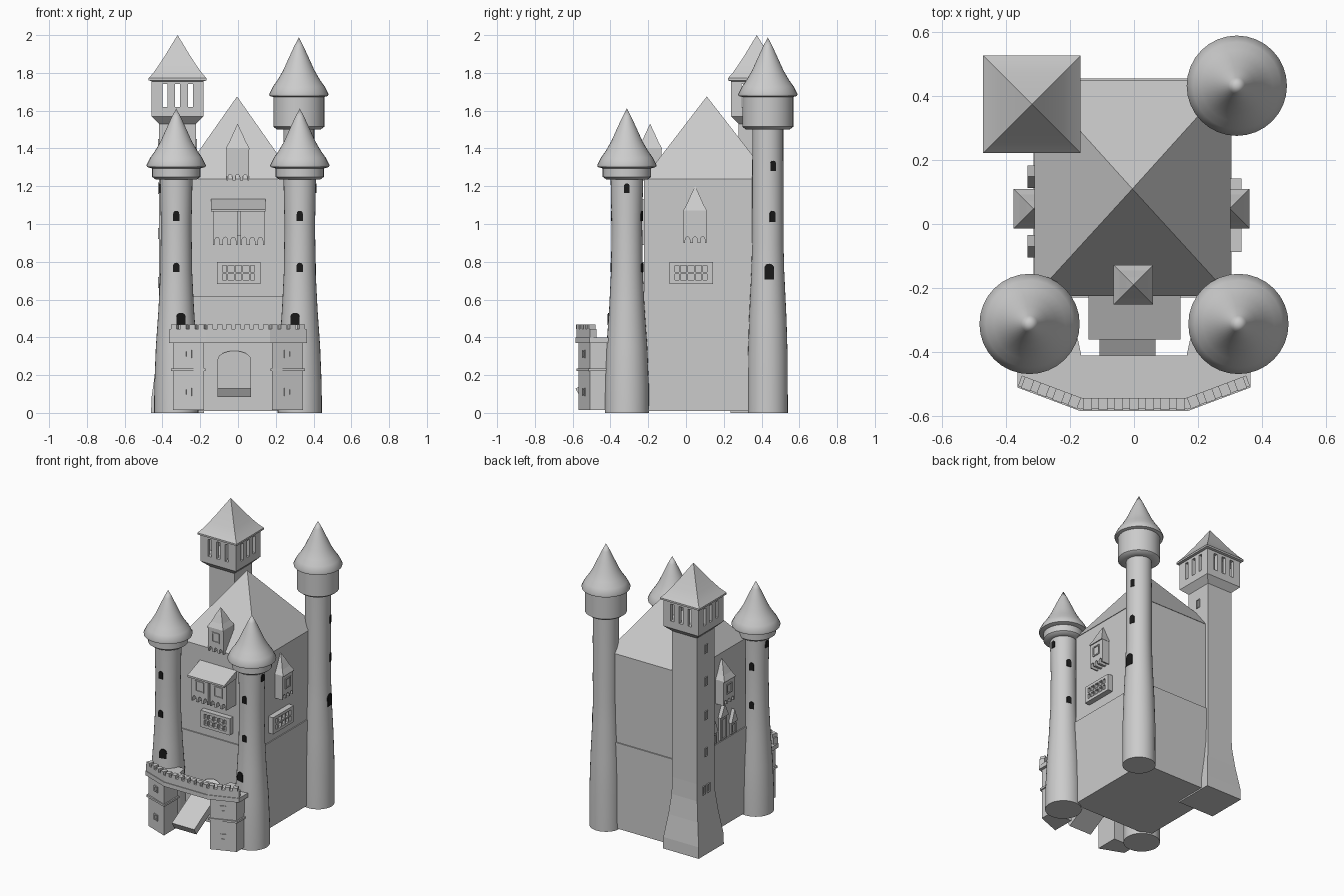
import bpy, bmesh
from math import radians, sin, cos, pi
from mathutils import Matrix, Vector

if "Cube" in bpy.data.objects:
    bpy.data.objects.remove(bpy.data.objects["Cube"])


def material(name, value):
    m = bpy.data.materials.new(name)
    m.use_nodes = True
    col = (value, value, value, 1)
    m.diffuse_color = col
    m.node_tree.nodes["Principled BSDF"].inputs["Base Color"].default_value = col
    return m


STONE = material("stone grey", 0.6)
DARK = material("dark opening", 0.01)


def finish(name, bm, mat=STONE, smooth=False):
    bmesh.ops.remove_doubles(bm, verts=bm.verts, dist=1e-5)
    bmesh.ops.recalc_face_normals(bm, faces=bm.faces)
    for f in bm.faces:
        f.smooth = smooth
    for e in bm.edges:
        e.smooth = e.calc_face_angle(3) < radians(40)
    me = bpy.data.meshes.new(name)
    bm.to_mesh(me)
    bm.free()
    me.materials.append(mat)
    ob = bpy.data.objects.new(name, me)
    bpy.context.collection.objects.link(ob)
    return ob


def box(bm, x0, x1, y0, y1, z0, z1, place=Matrix()):
    mid = Vector((x0 + x1, y0 + y1, z0 + z1)) / 2
    size = Matrix.Diagonal((x1 - x0, y1 - y0, z1 - z0, 1))
    bmesh.ops.create_cube(bm, size=1, matrix=place @ Matrix.Translation(mid) @ size)


def prism(bm, pts, depth, place=Matrix()):
    """Extrude a flat outline along its local z."""
    lo, hi = [[bm.verts.new(place @ Vector((x, y, z))) for x, y in pts] for z in (0, depth)]
    bm.faces.new(lo)
    bm.faces.new(hi)
    for i in range(len(pts)):
        j = (i + 1) % len(pts)
        bm.faces.new((lo[i], lo[j], hi[j], hi[i]))


def loft(bm, cx, cy, rings, sides, z=0, place=Matrix()):
    """Stack of (half width, height) rings; four sides gives a square section."""
    k, turn = (2 ** 0.5, pi / 4) if sides == 4 else (1, 0)
    loops = []
    for r, h in rings:
        r = max(r, 1e-7) * k
        loops.append([bm.verts.new(place @ Vector((cx + r * cos(2 * pi * i / sides + turn),
                      cy + r * sin(2 * pi * i / sides + turn), z + h))) for i in range(sides)])
    for a, b in zip(loops, loops[1:]):
        for i in range(sides):
            j = (i + 1) % sides
            bm.faces.new((a[i], a[j], b[j], b[i]))
    bm.faces.new(loops[0])
    bm.faces.new(loops[-1])


def facing(x, y, z, deg):
    """Local frame whose -y points outward; 0 is front, 90 is +x."""
    return Matrix.Translation((x, y, z)) @ Matrix.Rotation(radians(deg), 4, 'Z')


def arch(w, h, steps=8):
    r = w / 2
    return [(-r, 0), (r, 0)] + [(r * cos(pi * i / steps), h - r + r * sin(pi * i / steps))
                                for i in range(steps + 1)]


def upright(place, out):
    return place @ Matrix.Translation((0, -out, 0)) @ Matrix.Rotation(pi / 2, 4, 'X')


def frame(bm, x, z, w, h, y, place, t=0.008):
    """Raised window surround on a wall at local -y."""
    for s in (-1, 1):
        box(bm, x + s * w / 2 - t / 2, x + s * w / 2 + t / 2, -y - 0.006, -y + 0.01, z, z + h, place)
    for q in (z, z + h - t):
        box(bm, x - w / 2, x + w / 2, -y - 0.006, -y + 0.01, q, q + t, place)


def corbels(bm, x0, x1, y0, y1, z0, z1, n, place):
    """Row of small arches hanging under a projecting bay."""
    step = (x1 - x0) / n
    for i in range(n):
        a = x0 + i * step
        curve = [(a + step / 2 - 0.3 * step * cos(pi * k / 6), z0 + 0.4 * (z1 - z0)
                  + 0.4 * (z1 - z0) * sin(pi * k / 6)) for k in range(7)]
        pts = [(a, z1), (a, z0), (a + 0.2 * step, z0)] + curve + \
              [(a + 0.8 * step, z0), (a + step, z0), (a + step, z1)]
        prism(bm, pts, y1 - y0, upright(place, -y1))


# Keep: lower and upper storeys, pyramid roof
bm = bmesh.new()
box(bm, -0.315, 0.305, -0.23, 0.455, 0.01, 0.615)
box(bm, -0.308, 0.298, -0.222, 0.447, 0.6, 1.24)
finish("keep_walls", bm)
bm = bmesh.new()
apex = bm.verts.new((-0.005, 0.11, 1.675))
base = [bm.verts.new((x, y, 1.238)) for x, y in
        ((-0.312, -0.226), (0.302, -0.226), (0.302, 0.45), (-0.312, 0.45))]
bm.faces.new(base)
for i in range(4):
    bm.faces.new((base[i], base[(i + 1) % 4], apex))
finish("keep_roof", bm)

# Round towers with flared bases and bell-shaped roofs
ROOF = [(0.12, -0.02), (0.155, -0.01), (0.157, 0), (0.137, 0.04), (0.112, 0.075),
        (0.083, 0.125), (0.056, 0.185), (0.026, 0.25), (0, 0.3)]
FRONT = [(0.117, 0), (0.116, 0.15), (0.108, 0.35), (0.094, 0.55), (0.084, 0.75),
         (0.081, 1.0), (0.086, 1.235)]
BACK = [(0.106, 0), (0.105, 0.3), (0.099, 0.5), (0.087, 0.75), (0.083, 0.9), (0.082, 1.5)]


def radius_at(profile, z):
    for (r0, z0), (r1, z1) in zip(profile, profile[1:]):
        if z0 <= z <= z1:
            return r0 + (r1 - r0) * (z - z0) / (z1 - z0)


def round_tower(name, x, y, shaft, head_r, head_z, eave, windows):
    bm = bmesh.new()
    loft(bm, x, y, shaft + [(head_r - 0.02, head_z - 0.005), (head_r, head_z + 0.01), (head_r, eave)], 32)
    finish(name + "_wall", bm, smooth=True)
    bm = bmesh.new()
    loft(bm, x, y, ROOF, 32, eave)
    finish(name + "_roof", bm, smooth=True)
    bm = bmesh.new()
    for deg, z, w, h in windows:
        out = radius_at(shaft, z + h / 2) - 0.006
        prism(bm, arch(w, h), 0.009, upright(facing(x, y, z, deg), out))
    finish(name + "_windows", bm, DARK)


for side, s in (("left", 1), ("right", -1)):
    wins = [(0, 1.015, 0.032, 0.055), (0, 0.745, 0.034, 0.05), (-s * 15, 0.465, 0.05, 0.065),
            (s * 90, 1.165, 0.03, 0.05), (s * 165, 1.015, 0.032, 0.055), (s * 165, 0.745, 0.034, 0.05)]
    round_tower("front_tower_" + side, s * 0.327, -0.313, FRONT, 0.128, 1.24, 1.312, wins)
round_tower("back_tower", 0.322, 0.433, BACK, 0.135, 1.505, 1.688,
            [(110, 1.28, 0.03, 0.055), (108, 1.01, 0.032, 0.06), (95, 0.705, 0.052, 0.085)])

# Square bell tower
TX, TY = -0.32, 0.375
bm = bmesh.new()
loft(bm, TX, TY, [(0.14, 0), (0.138, 0.08), (0.115, 0.24), (0.1, 0.38), (0.097, 0.5),
                  (0.097, 1.53), (0.1375, 1.57), (0.1375, 1.62)], 4)
finish("bell_tower_shaft", bm)
bm = bmesh.new()
box(bm, TX - 0.1375, TX + 0.1375, TY - 0.1375, TY + 0.1375, 1.74, 1.77)
for q in range(4):
    place = facing(TX, TY, 0, q * 90)
    for a, b in ((-0.1375, -0.081), (-0.054, -0.014), (0.014, 0.054), (0.081, 0.1375)):
        box(bm, a, b, -0.1375, -0.112, 1.62, 1.74, place)
finish("bell_tower_belfry", bm)
bm = bmesh.new()
loft(bm, TX, TY, [(0.135, 1.755), (0.153, 1.76), (0.153, 1.772), (0.128, 1.8), (0.1, 1.84),
                  (0.067, 1.89), (0.034, 1.945), (0, 2.0)], 4)
finish("bell_tower_roof", bm, smooth=True)
bm = bmesh.new()
for z in (0.66, 0.92, 1.16, 1.39):
    frame(bm, 0, z, 0.026, 0.06, 0.097, facing(TX, TY, 0, -90), 0.005)
for x in (-0.025, 0.025):
    frame(bm, x, 0.4, 0.026, 0.06, 0.1, facing(TX, TY, 0, -90), 0.005)
frame(bm, 0, 1.39, 0.026, 0.06, 0.097, facing(TX, TY, 0, 90), 0.005)
finish("bell_tower_slits", bm)

# Small oriel turrets on the front and both sides
for name, x, y, z, deg in (("front_oriel", -0.002, -0.19, 1.23, 0), ("left_oriel", 0.3, 0.048, 0.9, 90),
                           ("right_oriel", -0.315, 0.048, 0.9, -90)):
    place = facing(x, y, z, deg)
    bm = bmesh.new()
    box(bm, -0.06, 0.06, -0.055, 0.06, 0.04, 0.172, place)
    corbels(bm, -0.06, 0.06, -0.055, 0.05, 0, 0.04, 3, place)
    frame(bm, 0, 0.07, 0.052, 0.07, 0.055, place)
    loft(bm, 0, 0, [(0.062, 0.165), (0.062, 0.172), (0.044, 0.205), (0.022, 0.255), (0, 0.3)], 4, 0, place)
    finish(name, bm)

# Front double bay with lean-to roof
bm = bmesh.new()
here = Matrix()
for a, b in ((-0.132, -0.003), (0.012, 0.14)):
    box(bm, a, b, -0.33, -0.2, 0.94, 1.085)
    corbels(bm, a, b, -0.33, -0.2, 0.89, 0.94, 3, here)
    frame(bm, (a + b) / 2, 0.965, 0.058, 0.075, 0.33, here)
box(bm, -0.12, 0.13, -0.315, -0.2, 0.94, 1.08)
finish("front_bay", bm)
bm = bmesh.new()
slope = Matrix(((0, 0, 1, -0.142), (1, 0, 0, 0), (0, 1, 0, 0), (0, 0, 0, 1)))
prism(bm, [(-0.362, 1.065), (-0.362, 1.078), (-0.215, 1.135), (-0.215, 1.08)], 0.287, slope)
finish("front_bay_roof", bm)

# Lattice windows on the front and left walls
for name, x, y, deg in (("front_lattice", 0.003, -0.222, 0), ("left_lattice", 0.298, 0.027, 90)):
    place = facing(x, y, 0.683, deg)
    bm = bmesh.new()
    box(bm, -0.11, 0.11, -0.018, 0.02, 0.005, 0.112, place)
    for q in (0, 0.053, 0.097):
        box(bm, -0.115, 0.115, -0.038, 0, q, q + (0.01 if q == 0.053 else 0.02), place)
    for i in range(6):
        c, t = -0.1 + i * 0.04, 0.015 if i in (0, 5) else 0.004
        box(bm, c - t, c + t, -0.038, 0, 0, 0.117, place)
    finish(name, bm)

# Gabled windows on the right wall
bm = bmesh.new()
for y, w, top in ((-0.07, 0.07, 0.8), (0.04, 0.085, 0.88), (0.148, 0.07, 0.8)):
    place = facing(-0.308, y, 0, -90)
    prism(bm, [(-w / 2, top - 0.09), (w / 2, top - 0.09), (0, top)], 0.025, upright(place, 0))
    box(bm, -w / 2 + 0.008, w / 2 - 0.008, -0.014, 0.01, 0.625, top - 0.09, place)
    frame(bm, 0, 0.63, w - 0.03, top - 0.73, 0.014, place)
finish("right_gabled_windows", bm)

# Gatehouse: bridge, battlements, legs and lowered drawbridge
EDGE = [(-0.365, -0.512), (-0.17, -0.585), (0.17, -0.585), (0.365, -0.512)]
bm = bmesh.new()
prism(bm, EDGE + [(0.365, -0.4), (0.28, -0.34), (0.18, -0.34), (0.165, -0.412),
                  (-0.165, -0.412), (-0.18, -0.34), (-0.28, -0.34), (-0.365, -0.4)],
      0.03, Matrix.Translation((0, 0, 0.37)))
for (x0, y0), (x1, y1), n in zip(EDGE, EDGE[1:], (4, 7, 4)):
    d = Vector((x1 - x0, y1 - y0, 0))
    place = Matrix.Translation((x0, y0, 0)) @ Matrix.Rotation(d.xy.angle_signed(Vector((1, 0))), 4, 'Z')
    box(bm, 0, d.length, 0.005, 0.04, 0.4, 0.445, place)
    step = d.length / n
    for i in range(n):
        box(bm, (i + 0.2) * step, (i + 0.8) * step, 0.003, 0.04, 0.445, 0.468, place)
finish("gatehouse_bridge", bm)
for side, s in (("left", 1), ("right", -1)):
    bm = bmesh.new()
    for g, z, h in ((0, 0.015, 0.36), (0.009, 0.222, 0.014)):
        prism(bm, [(s * (0.18 - g), -0.57 - g), (s * (0.345 + g), -0.507 - g),
                   (s * (0.345 + g), -0.41), (s * (0.18 - g), -0.41)], h, Matrix.Translation((0, 0, z)))
    tilted = facing(s * 0.262, -0.539, 0, s * 21)
    for z in (0.09, 0.29):
        frame(bm, 0, z, 0.03, 0.042, 0, tilted)
    finish("gatehouse_leg_" + side, bm)
bm = bmesh.new()
prism(bm, arch(0.175, 0.4, 12), 0.05, Matrix.Translation((-0.02, -0.56, 0.085)) @ Matrix.Rotation(radians(30), 4, 'X'))
finish("drawbridge", bm)
